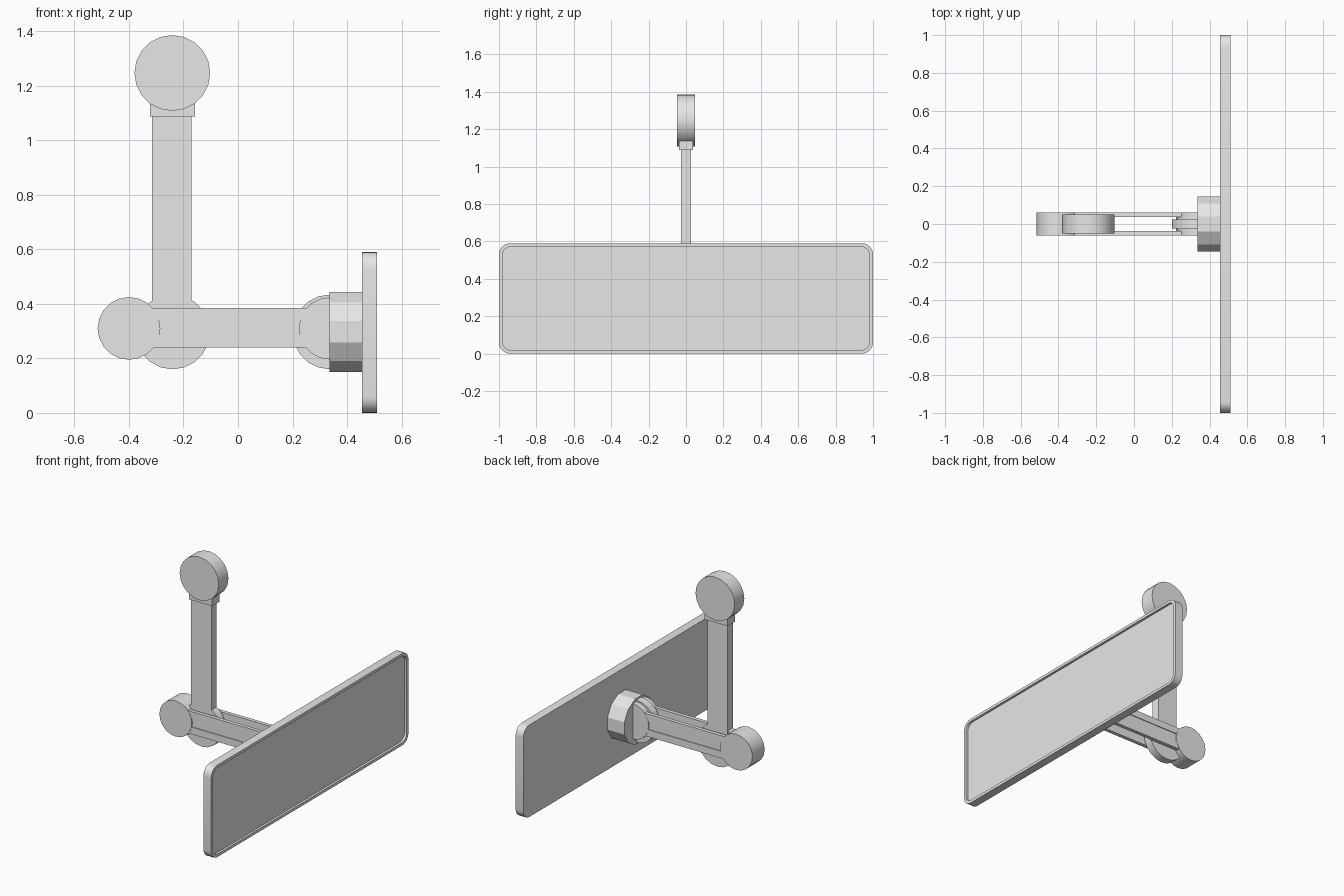
import bpy, bmesh, math
from mathutils import Matrix, Vector

if "Cube" in bpy.data.objects:
    bpy.data.objects.remove(bpy.data.objects["Cube"])

grey = bpy.data.materials.new("plain_grey")
grey.diffuse_color = (0.8, 0.8, 0.8, 1)
grey.use_nodes = True
grey.node_tree.nodes["Principled BSDF"].inputs["Base Color"].default_value = grey.diffuse_color


def finish(name, bm):
    bmesh.ops.recalc_face_normals(bm, faces=bm.faces)
    me = bpy.data.meshes.new(name)
    bm.to_mesh(me)
    bm.free()
    me.materials.append(grey)
    ob = bpy.data.objects.new(name, me)
    bpy.context.collection.objects.link(ob)
    return ob


def box(name, x0, x1, y0, y1, z0, z1):
    bm = bmesh.new()
    size = Matrix.Diagonal((x1 - x0, y1 - y0, z1 - z0, 1))
    mid = Matrix.Translation(((x0 + x1) / 2, (y0 + y1) / 2, (z0 + z1) / 2))
    bmesh.ops.create_cube(bm, size=1, matrix=mid @ size)
    return finish(name, bm)


def prism(name, pts, depth_vec):
    """Extrude a closed outline along a vector."""
    bm = bmesh.new()
    face = bm.faces.new([bm.verts.new(p) for p in pts])
    ext = bmesh.ops.extrude_face_region(bm, geom=[face], use_keep_orig=True)
    moved = [v for v in ext["geom"] if isinstance(v, bmesh.types.BMVert)]
    bmesh.ops.translate(bm, verts=moved, vec=depth_vec)
    return finish(name, bm)


def disc(name, x, z, r, half, sides=20, a0=-90, a1=270):
    """Disc, or part of one, with its axis along y."""
    full = a1 - a0 == 360
    n = sides if full else sides + 1
    angs = [math.radians(a0 + (a1 - a0) * i / sides) for i in range(n)]
    pts = [(x + r * math.cos(a), -half, z + r * math.sin(a)) for a in angs]
    return prism(name, pts, Vector((0, 2 * half, 0)))


def rounded(x, hy, z0, z1, r, seg=6):
    """Rounded rectangle outline in the yz plane."""
    pts = []
    for k, (cy, cz) in enumerate([(hy - r, z1 - r), (r - hy, z1 - r),
                                  (r - hy, z0 + r), (hy - r, z0 + r)]):
        for i in range(seg + 1):
            a = math.pi / 2 * (k + i / seg)
            pts.append((x, cy + r * math.cos(a), cz + r * math.sin(a)))
    return pts


# Wide panel: back, outer wall, rim and recessed front face
bm = bmesh.new()
loops = [[bm.verts.new(p) for p in rounded(*spec)] for spec in (
    (0.455, 1.0, 0.0, 0.59, 0.06), (0.51, 1.0, 0.0, 0.59, 0.06),
    (0.51, 0.982, 0.018, 0.572, 0.048), (0.495, 0.982, 0.018, 0.572, 0.048))]
for a, b in zip(loops, loops[1:]):
    for i in range(len(a)):
        j = (i + 1) % len(a)
        bm.faces.new((a[i], a[j], b[j], b[i]))
bm.faces.new(loops[0])
bm.faces.new(loops[-1])
finish("panel", bm)

# Twelve-sided mount behind the panel
angles = [math.radians(15 + 30 * i) for i in range(12)]
prism("panel_mount", [(0.335, 0.152 * math.cos(a), 0.297 + 0.152 * math.sin(a))
                      for a in angles], Vector((0.122, 0, 0)))

# Hinge on the mount
disc("hinge_tongue", 0.337, 0.297, 0.137, 0.025, 10, 90, 270)
disc("hinge_knuckle", 0.337, 0.31, 0.114, 0.061, 10, 90, 270)

# Horizontal arm: two plates with a shallow groove along the outside
for side, s in (("front", -1), ("back", 1)):
    prof = [(0.036, 0.24), (0.06, 0.24), (0.06, 0.285), (0.055, 0.285),
            (0.055, 0.34), (0.06, 0.34), (0.06, 0.385), (0.036, 0.385)]
    prism("arm_plate_" + side, [(-0.40, s * y, z) for y, z in prof],
          Vector((0.66, 0, 0)))

# Elbow at the far end of the arm
disc("elbow", -0.4, 0.31, 0.115, 0.062)

# Upright post with its lower and upper discs
disc("post_foot", -0.24, 0.297, 0.137, 0.026)
box("post", -0.315, -0.17, -0.027, 0.027, 0.30, 1.12)
box("post_collar", -0.322, -0.157, -0.038, 0.038, 1.088, 1.2)
disc("post_head", -0.241, 1.247, 0.139, 0.049)

for ob in list(bpy.context.scene.objects):
    bpy.ops.object.select_all(action='DESELECT')
    ob.select_set(True)
    bpy.context.view_layer.objects.active = ob
    if ob.name in ("elbow", "post_foot", "post_head", "panel"):
        bpy.ops.object.shade_smooth_by_angle(angle=math.radians(30))
